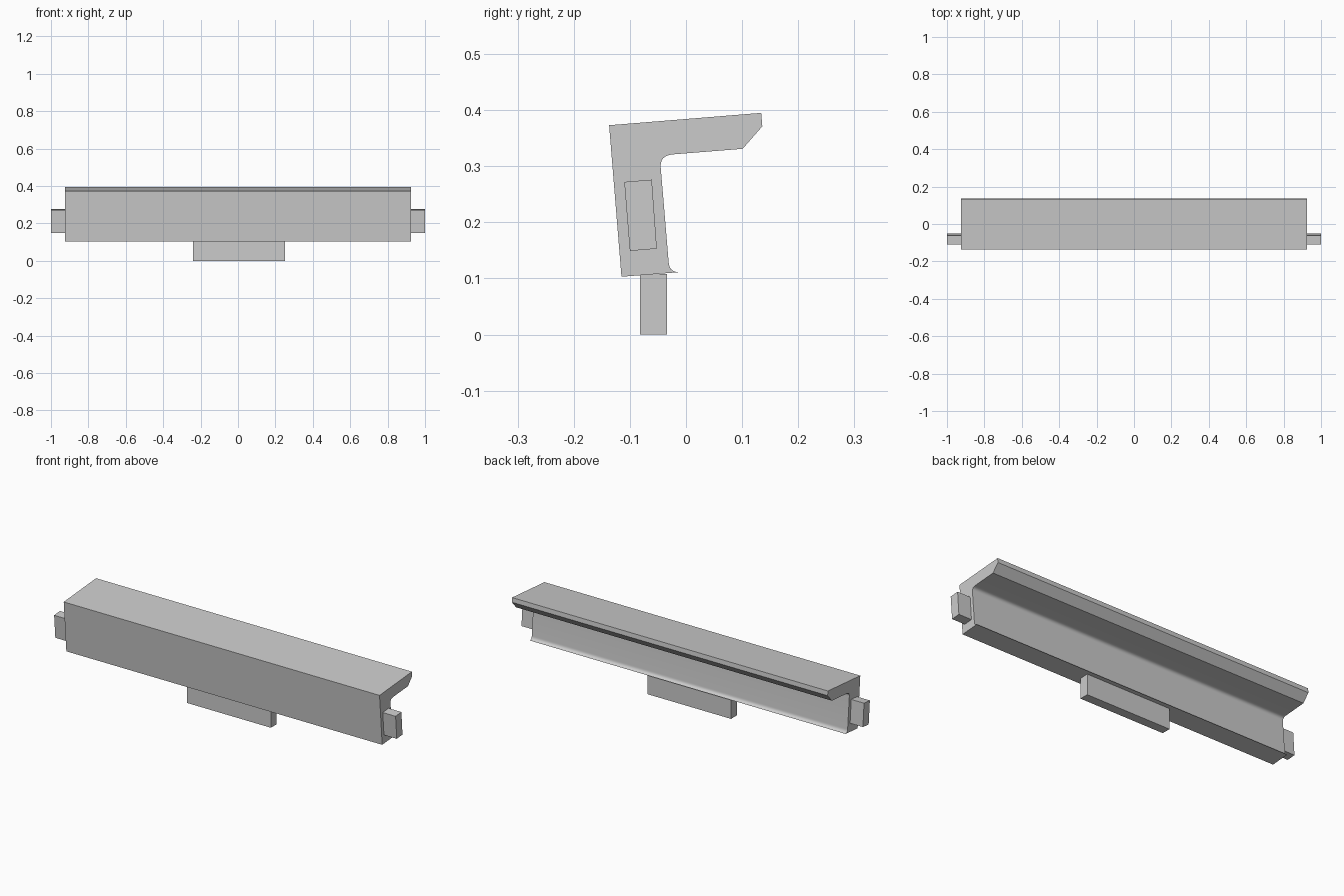
import bpy
import bmesh
import math
from mathutils import Vector

cube = bpy.data.objects.get("Cube")
if cube:
    bpy.data.objects.remove(cube, do_unlink=True)

grey = bpy.data.materials.new("plain_grey")
grey.use_nodes = True
grey.diffuse_color = (0.6, 0.6, 0.6, 1)
grey.node_tree.nodes["Principled BSDF"].inputs["Base Color"].default_value = (0.6, 0.6, 0.6, 1)


def fillet(start, corner, end, steps=8):
    """Rounded corner as a quadratic curve from start to end."""
    a, b, c = Vector(start), Vector(corner), Vector(end)
    points = []
    for i in range(steps + 1):
        t = i / steps
        points.append(tuple(a * (1 - t) ** 2 + b * 2 * t * (1 - t) + c * t * t))
    return points


def extrude_profile(name, profile, x0, x1):
    """Extrude a closed (y, z) profile along x."""
    bm = bmesh.new()
    face = bm.faces.new([bm.verts.new((x0, y, z)) for y, z in profile])
    ext = bmesh.ops.extrude_face_region(bm, geom=[face], use_keep_orig=True)
    moved = [v for v in ext["geom"] if isinstance(v, bmesh.types.BMVert)]
    bmesh.ops.translate(bm, verts=moved, vec=(x1 - x0, 0, 0))
    bmesh.ops.recalc_face_normals(bm, faces=bm.faces)
    mesh = bpy.data.meshes.new(name)
    bm.to_mesh(mesh)
    bm.free()
    mesh.materials.append(grey)
    obj = bpy.data.objects.new(name, mesh)
    bpy.context.collection.objects.link(obj)
    return obj


# Main rail: tilted angle section with a chamfered nose and a flared foot
rail_profile = [(-0.115, 0.103), (-0.137, 0.373), (0.134, 0.395), (0.136, 0.371), (0.101, 0.331)]
rail_profile += fillet((-0.024, 0.321), (-0.047, 0.319), (-0.045, 0.297))
rail_profile += fillet((-0.031, 0.130), (-0.030, 0.112), (-0.014, 0.111))
rail = extrude_profile("rail", rail_profile, -0.925, 0.925)
bpy.ops.object.select_all(action="DESELECT")
rail.select_set(True)
bpy.context.view_layer.objects.active = rail
bpy.ops.object.shade_smooth_by_angle(angle=math.radians(30))

# Tilted end tabs
tab_profile = [(-0.100, 0.149), (-0.110, 0.272), (-0.061, 0.276), (-0.052, 0.153)]
for side, sign in (("left", 1), ("right", -1)):
    extrude_profile(side + "_end_tab", tab_profile, sign * 0.925, sign)

# Upright tongue under the rail
tongue_profile = [(-0.082, 0), (-0.082, 0.108), (-0.034, 0.108), (-0.034, 0)]
extrude_profile("bottom_tongue", tongue_profile, -0.24, 0.25)
